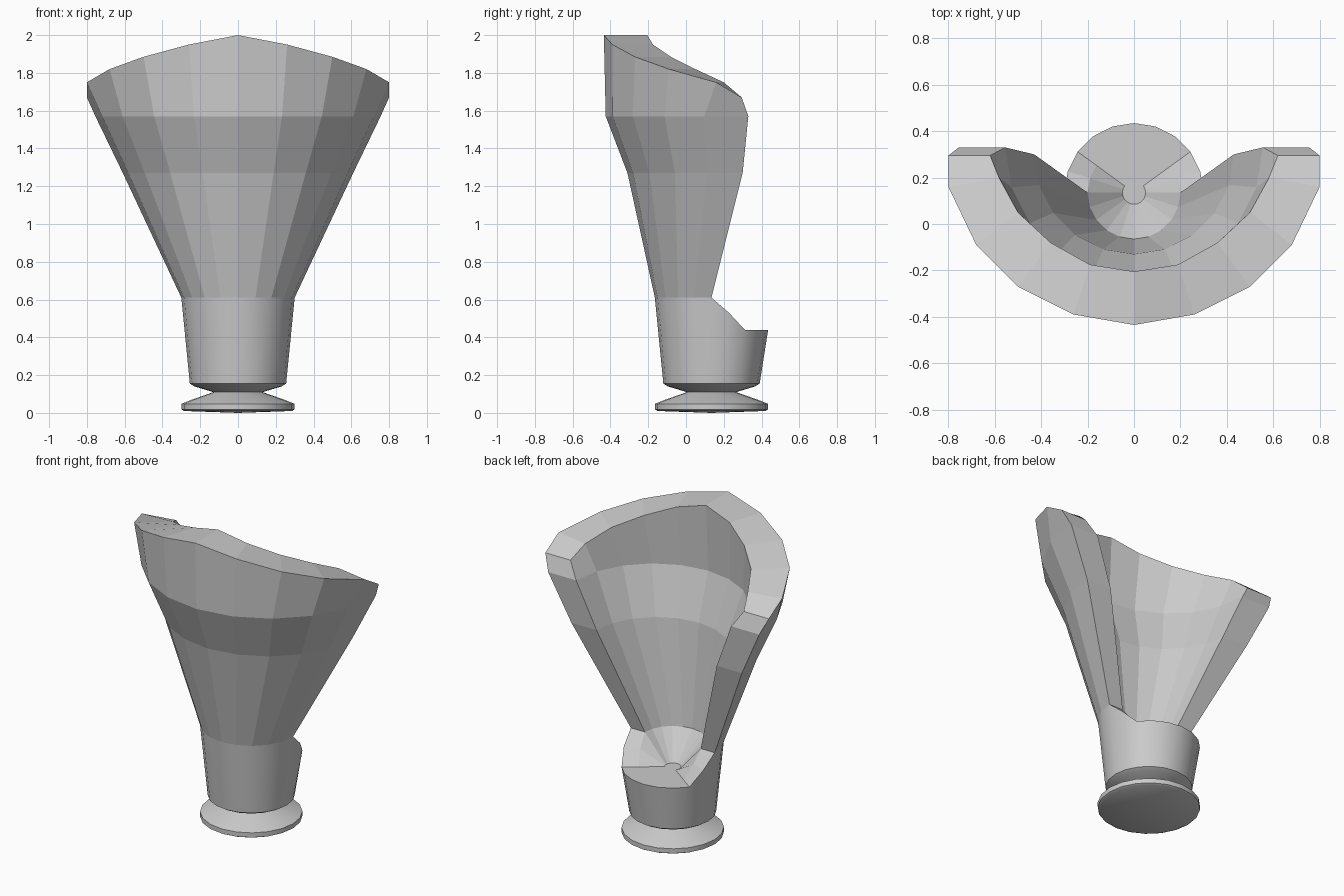
import bpy, bmesh
from math import sin, cos, radians

if "Cube" in bpy.data.objects:
    bpy.data.objects.remove(bpy.data.objects["Cube"])

CY = 0.135          # axis of the round foot and cup
N = 20              # sides around


def ring_point(k, r, z, cy=CY):
    a = radians(18 * k)          # k = 0 faces the front
    return (r * sin(a), cy - r * cos(a), z)


def finish(name, bm, smooth_faces):
    bmesh.ops.recalc_face_normals(bm, faces=bm.faces)
    for f in smooth_faces:
        f.smooth = True
    for e in bm.edges:
        if len(e.link_faces) == 2 and e.calc_face_angle() > radians(30):
            e.smooth = False
    mesh = bpy.data.meshes.new(name)
    bm.to_mesh(mesh)
    bm.free()
    ob = bpy.data.objects.new(name, mesh)
    bpy.context.collection.objects.link(ob)
    return ob


def strip(bm, a, b):
    return [bm.faces.new((a[i], b[i], b[i + 1], a[i + 1])) for i in range(len(a) - 1)]


# Round foot: lathed disc narrowing to the neck
bm = bmesh.new()
profile = [(0.285, 0.01), (0.30, 0.018), (0.30, 0.048), (0.25, 0.068), (0.13, 0.11)]
cols = [[bm.verts.new(ring_point(k, r, z)) for r, z in profile] for k in range(N)]
bottom = bm.verts.new((0, CY, 0))
faces = []
for k in range(N):
    a, b = cols[k], cols[(k + 1) % N]
    faces += strip(bm, a, b)
    faces.append(bm.faces.new((bottom, b[0], a[0])))
finish("foot", bm, faces)

# Flared scoop: cup wall, fan with sloping rim, funnel floor
rim_out = [(0, -.435, 2.0), (.26, -.39, 1.95), (.50, -.27, 1.885),
           (.68, -.09, 1.82), (.80, .16, 1.75), (.80, .295, 1.67)]
rim_in = [(0, -.205, 2.0), (.19, -.175, 1.95), (.36, -.08, 1.885),
          (.50, .05, 1.82), (.582, .20, 1.75), (.62, .295, 1.67)]
levels = [(1.27, 0.61, 0.43, 0.30), (1.57, 0.755, 0.555, 0.33)]  # z, outer r, inner r, centre y
back_top = {6: 0.53, 7: 0.44, 8: 0.44, 9: 0.44, 10: 0.44}

bm = bmesh.new()
wall, fan, floor = {}, {}, {}
for k in range(-9, 11):
    n = abs(k)
    s = -1 if k < 0 else 1
    top = back_top.get(n, 0.61)
    pts = [(0.13, 0.11), (0.23, 0.14), (0.255, 0.155), (0.30, top)]
    wall[k] = [bm.verts.new(ring_point(k, r, z)) for r, z in pts]
    floor[k] = [bm.verts.new(ring_point(k, 0.20, top)),
                bm.verts.new(ring_point(k, 0.05, 0.44))]
    mid = []
    if n <= 5:
        outer = [ring_point(k, ro, z, cy) for z, ro, ri, cy in levels]
        inner = [ring_point(k, ri, z, cy) for z, ro, ri, cy in levels]
        rims = [(s * x, y, z) for x, y, z in (rim_out[n], rim_in[n])]
        mid = [bm.verts.new(p) for p in outer + rims + inner[::-1]]
    fan[k] = [wall[k][-1]] + mid + [floor[k][0]]

hub = bm.verts.new((0, CY, 0.44))
smooth = []
for k in range(-9, 11):
    j = k + 1 if k < 10 else -9
    smooth += strip(bm, wall[k], wall[j])
    strip(bm, floor[k], floor[j])
    bm.faces.new((floor[k][1], floor[j][1], hub))
    if len(fan[k]) == len(fan[j]):
        strip(bm, fan[k], fan[j])
    else:                                    # ramp beside the end of the fan
        bm.faces.new((fan[k][0], fan[j][0], fan[j][-1], fan[k][-1]))

# End faces of the fan
for k in (-5, 5):
    strip(bm, fan[k][:4], fan[k][::-1][:4])
finish("scoop", bm, smooth)
